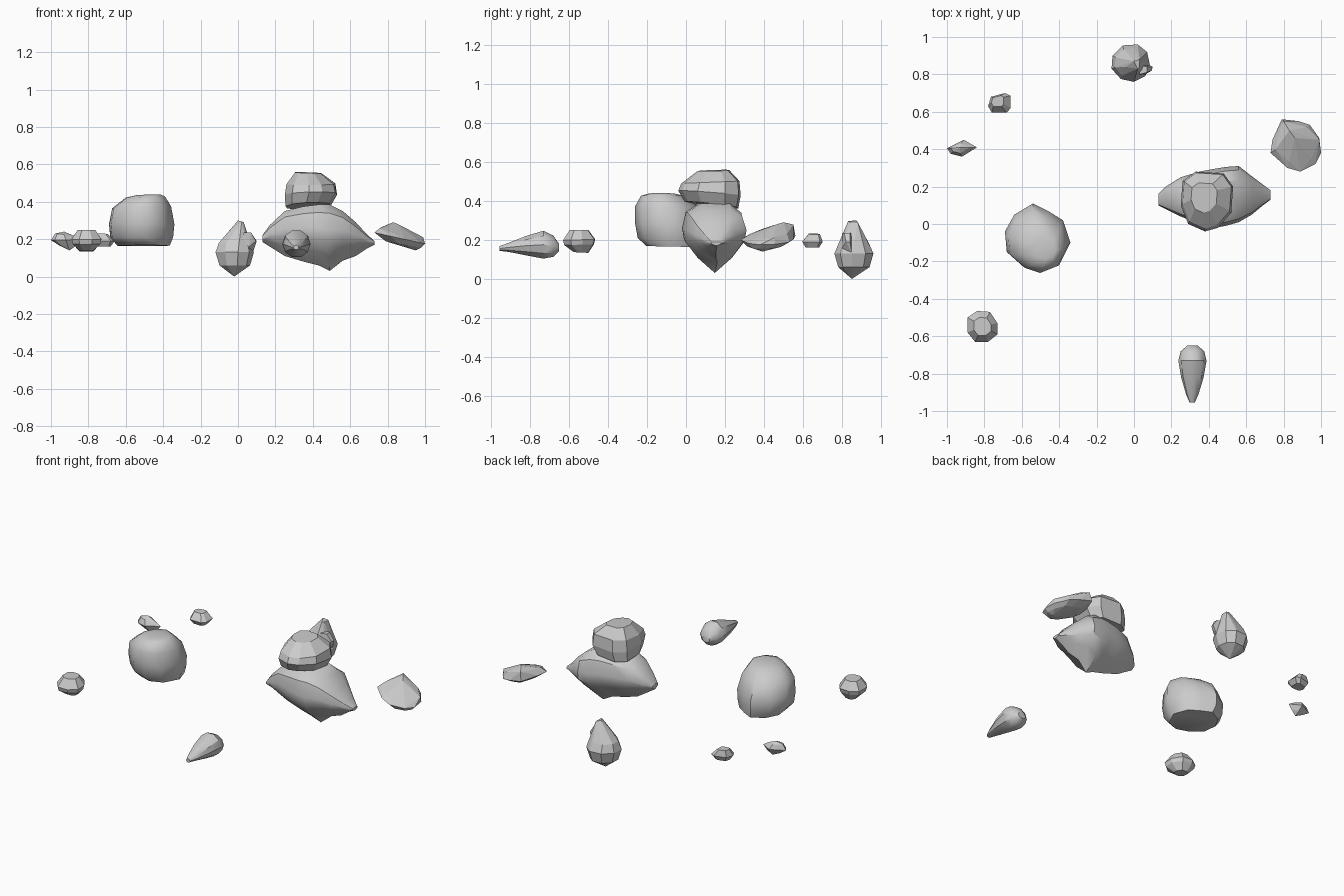
import bpy, bmesh, math


def finish(name, bm, smooth=0):
    bmesh.ops.recalc_face_normals(bm, faces=bm.faces)
    me = bpy.data.meshes.new(name)
    bm.to_mesh(me)
    bm.free()
    ob = bpy.data.objects.new(name, me)
    bpy.context.collection.objects.link(ob)
    if smooth:
        me.shade_smooth()
        me.set_sharp_from_angle(angle=math.radians(smooth))
    return ob


def hull(name, pts, smooth=0):
    bm = bmesh.new()
    for p in pts:
        bm.verts.new(p)
    bmesh.ops.convex_hull(bm, input=bm.verts)
    loose = [v for v in bm.verts if not v.link_faces]
    bmesh.ops.delete(bm, geom=loose, context='VERTS')
    bmesh.ops.dissolve_limit(bm, angle_limit=math.radians(4), verts=bm.verts, edges=bm.edges)
    return finish(name, bm, smooth)


def layered(name, outline, layers, extra=(), smooth=0):
    """Chipped stone: plan outline scaled at each layer (z, scale, dx, dy, tilt_x, tilt_y)."""
    xs, ys = zip(*outline)
    cx, cy = (min(xs) + max(xs)) / 2, (min(ys) + max(ys)) / 2
    pts = list(extra)
    for z, s, dx, dy, tx, ty in layers:
        for x, y in outline:
            u, v = (x - cx) * s, (y - cy) * s
            pts.append((cx + u + dx, cy + v + dy, z + tx * u + ty * v))
    return hull(name, pts, smooth)


def loft(name, sections, shape, axis, smooth):
    """Skin along an axis; section = (position, side min, side max, z min, z max)."""
    bm = bmesh.new()
    rings = []
    for t, a, b, z0, z1 in sections:
        ring = []
        for u, v in shape:
            s, z = a + (b - a) * u, z0 + (z1 - z0) * v
            ring.append(bm.verts.new((t, s, z) if axis == 'X' else (s, t, z)))
        rings.append(ring)
    n = len(shape)
    for r, q in zip(rings, rings[1:]):
        for i in range(n):
            bm.faces.new((r[i], r[(i + 1) % n], q[(i + 1) % n], q[i]))
    bm.faces.new(rings[0])
    bm.faces.new(rings[-1])
    return finish(name, bm, smooth)


# Large spindle-shaped boulder, broad on top and tapering underneath
keel = [(.5, 0), (.78, .22), (.97, .44), (1, .62), (.93, .87), (.75, 1),
        (.27, 1), (.06, .87), (0, .62), (.03, .44), (.22, .22)]
loft("large_boulder", [
    (.13, .10, .16, .185, .22), (.17, .08, .20, .16, .275), (.25, .04, .25, .11, .35),
    (.35, .00, .28, .08, .375), (.43, -.02, .295, .06, .385), (.49, -.01, .305, .03, .385),
    (.56, .01, .31, .085, .35), (.63, .05, .255, .11, .29), (.69, .10, .21, .15, .225),
    (.73, .13, .18, .17, .19)], keel, 'X', 32)

# Faceted stone balanced on the large boulder
layered("balanced_stone",
        [(.26, .23), (.33, .28), (.48, .27), (.53, .20), (.52, .06), (.45, -.02),
         (.38, -.04), (.29, 0), (.25, .10)],
        [(.38, .86, -.015, .01, .05, -.12), (.44, 1, 0, 0, .03, -.08),
         (.495, .93, 0, .005, 0, .04), (.555, .50, -.015, .02, -.04, .03)])

# Smooth round boulder with a flat base
layered("round_boulder",
        [(-.54, .11), (-.46, .07), (-.38, .02), (-.34, -.10), (-.40, -.22), (-.50, -.26),
         (-.59, -.23), (-.68, -.15), (-.69, -.04), (-.64, .05)],
        [(.165, .80, .01, .02, 0, -.02), (.21, .96, 0, .005, 0, 0), (.28, 1, 0, 0, 0, 0),
         (.37, .90, 0, -.02, .03, 0), (.425, .60, .02, -.045, .03, 0),
         (.438, .34, .04, -.05, .02, 0)], smooth=45)

# Pointed back stone and the chip on its side
layered("pointed_stone",
        [(-.12, .83), (-.115, .90), (-.06, .955), (.02, .96), (.07, .92), (.085, .85),
         (.06, .79), (0, .76), (-.07, .775)],
        [(.06, .80, 0, 0, 0, 0), (.13, 1, 0, 0, 0, 0), (.18, .78, -.005, 0, 0, 0)],
        extra=[(-.02, .85, 0), (.03, .84, .29), (.03, .88, .29), (0, .87, .30),
               (.02, .83, .295), (-.045, .84, .245)])
hull("stone_chip", [(.10, .84, .19), (.095, .82, .19), (.06, .80, .16), (.03, .80, .235),
                    (.07, .81, .235), (.07, .84, .235), (.03, .85, .235),
                    (.08, .85, .13), (.02, .80, .14)])

# Thin tilted slab on the right
layered("tilted_slab",
        [(.79, .56), (.88, .55), (.94, .53), (.99, .46), (1, .38), (.97, .32), (.89, .28),
         (.82, .30), (.73, .38), (.74, .45)],
        [(.205, 1, 0, 0, -.22, 0), (.172, .70, .02, -.01, -.18, .02),
         (.235, .80, 0, .01, -.25, .12)],
        extra=[(.83, .50, .29), (.86, .46, .278), (.80, .55, .278), (.95, .39, .14),
               (.99, .45, .21)])

# Teardrop stone at the front
disc = [(.5 + .5 * math.cos(i * math.tau / 10), .5 + .5 * math.sin(i * math.tau / 10))
        for i in range(10)]
loft("teardrop_stone", [
    (-.955, .297, .325, .143, .168), (-.91, .278, .345, .137, .185),
    (-.82, .252, .372, .118, .222), (-.73, .237, .388, .10, .25),
    (-.68, .25, .375, .11, .225), (-.65, .285, .34, .14, .18)], disc, 'Y', 35)

# Small stone, front left
layered("small_stone_front",
        [(-.89, -.50), (-.84, -.465), (-.77, -.47), (-.73, -.53), (-.73, -.59),
         (-.78, -.63), (-.85, -.63), (-.89, -.58)],
        [(.135, .45, 0, .01, 0, -.05), (.175, .92, 0, 0, 0, .03),
         (.20, 1, 0, 0, 0, .03), (.25, .58, 0, 0, 0, 0)])

# Jagged small stone, far left
layered("small_stone_left",
        [(-1, .405), (-.96, .42), (-.91, .45), (-.885, .42), (-.84, .41), (-.88, .385),
         (-.92, .36), (-.98, .375)],
        [(.195, 1, 0, 0, 0, 0), (.165, .55, .01, 0, 0, 0), (.225, .60, -.01, 0, -.1, 0)],
        extra=[(-.90, .40, .14), (-.93, .41, .24)])

# Blocky small stone, back left
layered("small_stone_back",
        [(-.78, .63), (-.765, .68), (-.69, .70), (-.66, .685), (-.66, .62), (-.68, .595),
         (-.76, .595)],
        [(.16, .65, 0, 0, 0, 0), (.19, 1, 0, 0, 0, 0), (.23, .55, -.01, .01, -.05, 0)])
